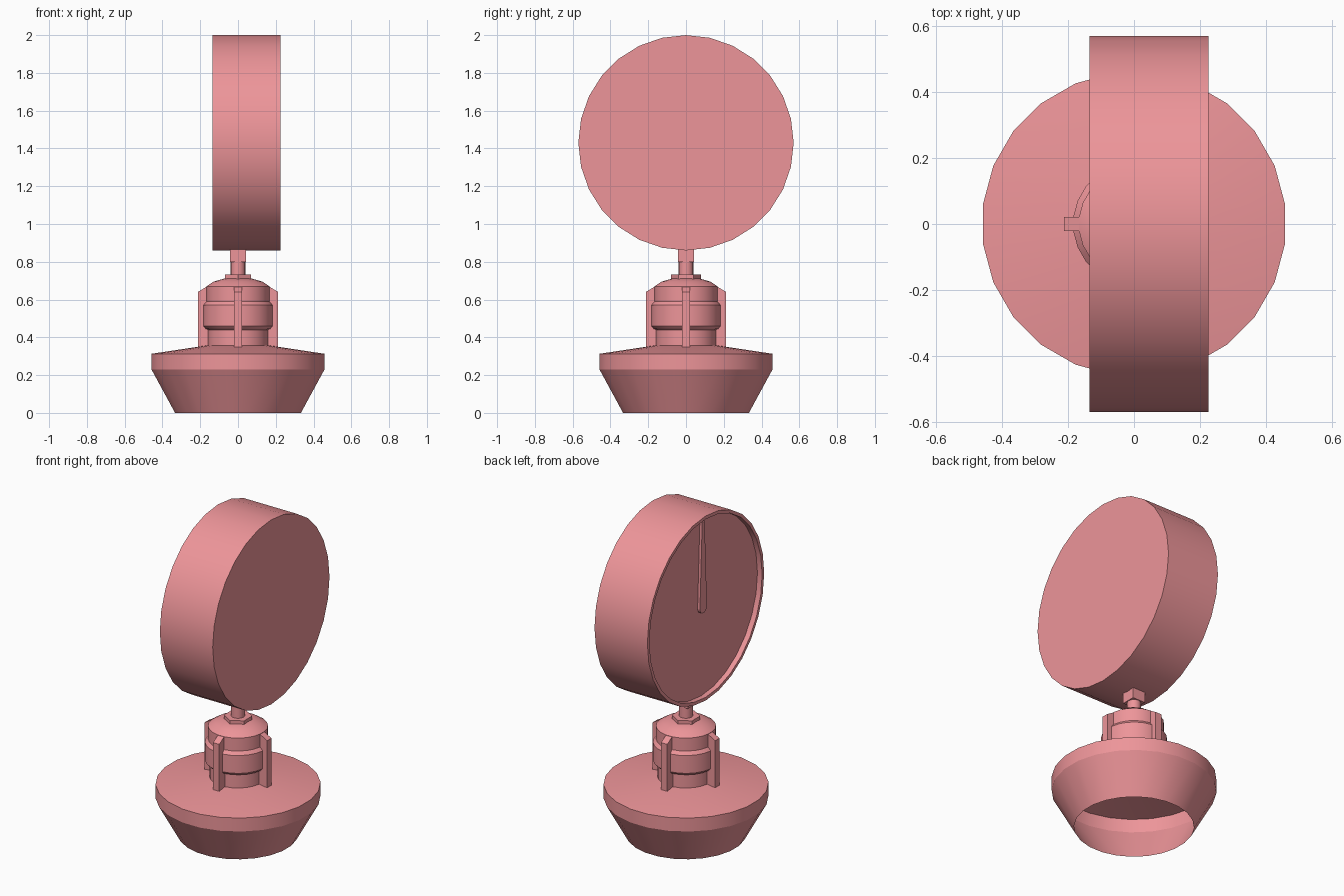
import bpy, bmesh, math
from mathutils import Matrix

if "Cube" in bpy.data.objects:
    bpy.data.objects.remove(bpy.data.objects["Cube"])

paint = bpy.data.materials.new("salmon")
paint.diffuse_color = (0.85, 0.30, 0.32, 1)
paint.use_nodes = True
paint.node_tree.nodes["Principled BSDF"].inputs["Base Color"].default_value = paint.diffuse_color


def finish(bm, name, smooth=True):
    bmesh.ops.recalc_face_normals(bm, faces=bm.faces)
    me = bpy.data.meshes.new(name)
    bm.to_mesh(me)
    bm.free()
    ob = bpy.data.objects.new(name, me)
    me.materials.append(paint)
    bpy.context.collection.objects.link(ob)
    if smooth:
        bpy.ops.object.select_all(action='DESELECT')
        ob.select_set(True)
        bpy.context.view_layer.objects.active = ob
        bpy.ops.object.shade_smooth_by_angle(angle=math.radians(28))
    return ob


def lathe(name, profile, sides, offset=0.0, matrix=Matrix(), smooth=True):
    """Revolve (radius, height) points about z; radius 0 closes with a cap fan."""
    bm = bmesh.new()
    rings = []
    for r, z in profile:
        if r == 0:
            rings.append([bm.verts.new((0, 0, z))] * sides)
        else:
            rings.append([bm.verts.new((r * math.cos(a), r * math.sin(a), z))
                          for a in (offset + math.tau * i / sides for i in range(sides))])
    for low, high in zip(rings, rings[1:]):
        for i in range(sides):
            j = (i + 1) % sides
            quad = [low[i], low[j], high[j], high[i]]
            bm.faces.new(list(dict.fromkeys(quad)))
    bm.transform(matrix)
    return finish(bm, name, smooth)


def plate(name, outline, thickness, matrix):
    """Extrude an outline in the local xy plane, centred on its thickness."""
    bm = bmesh.new()
    face = bm.faces.new([bm.verts.new((x, y, -thickness / 2)) for x, y in outline])
    ext = bmesh.ops.extrude_face_region(bm, geom=[face])
    verts = [v for v in ext["geom"] if isinstance(v, bmesh.types.BMVert)]
    bmesh.ops.translate(bm, verts=verts, vec=(0, 0, thickness))
    bm.transform(matrix)
    return finish(bm, name, False)


# hollow base, open underneath
lathe("base", [(0.336, 0), (0.462, 0.23), (0.462, 0.313), (0.16, 0.358), (0, 0.358)],
      24, math.radians(7.5))

# stepped body with collar and domed shoulder
lathe("body", [(0, 0.34), (0.16, 0.34), (0.16, 0.44), (0.172, 0.445), (0.185, 0.46),
               (0.185, 0.57), (0.168, 0.59), (0.168, 0.67), (0.13, 0.695),
               (0.07, 0.712), (0, 0.712)], 24, math.radians(7.5))

# four fins around the body
upright = Matrix.Rotation(math.pi / 2, 4, 'X')
for i in range(4):
    plate(f"fin_{i + 1}", [(0.10, 0.345), (0.213, 0.345), (0.213, 0.64), (0.166, 0.668), (0.10, 0.668)],
          0.042, Matrix.Rotation(i * math.pi / 2, 4, 'Z') @ upright)

# hexagonal flange, stem and square fitting
lathe("hex_flange", [(0, 0.705), (0.08, 0.705), (0.08, 0.732), (0, 0.732)], 6, math.pi / 2, smooth=False)
lathe("stem", [(0, 0.725), (0.039, 0.725), (0.039, 0.81), (0, 0.81)], 16)
lathe("square_fitting", [(0, 0.80), (0.061, 0.80), (0.061, 0.875), (0, 0.875)], 4, math.pi / 4, smooth=False)

# gauge case lying along x, with a recessed dial on the -x side
along_x = Matrix.Translation((0, 0, 1.43)) @ Matrix.Rotation(math.pi / 2, 4, 'Y')
lathe("gauge_case", [(0, 0.226), (0.57, 0.226), (0.57, -0.135), (0.55, -0.135),
                     (0.55, -0.103), (0, -0.103)], 28, 0, along_x)

# tapered needle with a rounded hub end
arc = [math.pi + math.pi * k / 8 for k in range(9)]
needle = [(0.034 * math.cos(a), 0.034 * math.sin(a)) for a in arc] + [(0.012, 0.53), (-0.012, 0.53)]
facing = Matrix.Rotation(-math.pi / 2, 4, 'Z') @ upright
plate("needle", needle, 0.018, Matrix.Translation((-0.11, 0, 1.43)) @ facing)
